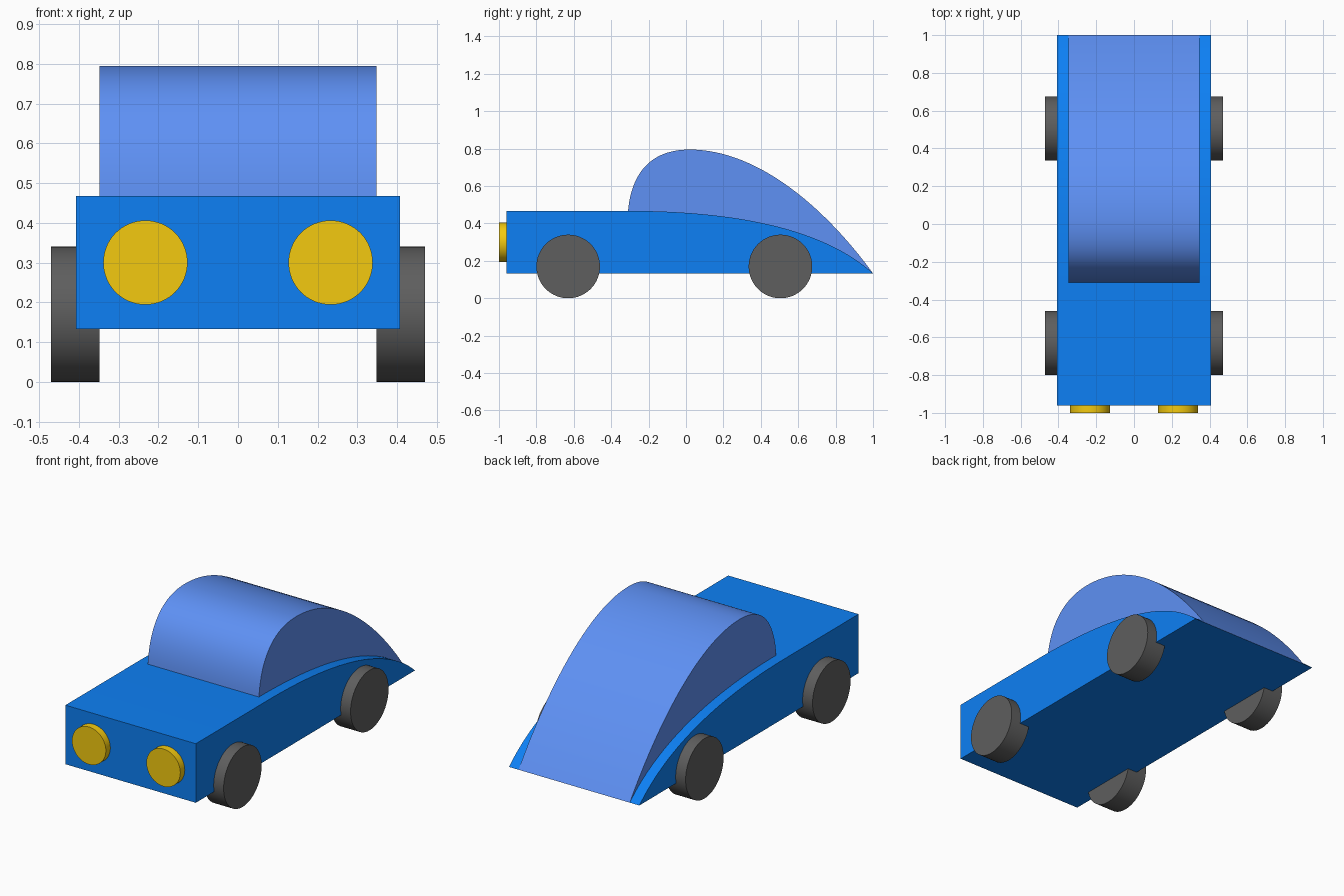
import bpy, bmesh, math
from mathutils import Vector
from mathutils.geometry import interpolate_bezier

if "Cube" in bpy.data.objects:
    bpy.data.objects.remove(bpy.data.objects["Cube"])


def material(name, rgb):
    m = bpy.data.materials.new(name)
    m.diffuse_color = (*rgb, 1)
    m.use_nodes = True
    m.node_tree.nodes["Principled BSDF"].inputs["Base Color"].default_value = m.diffuse_color
    return m


BODY = material("body_blue", (0.004, 0.216, 0.91))
CABIN = material("cabin_blue", (0.112, 0.283, 0.913))
LAMP = material("lamp_yellow", (0.90, 0.59, 0.005))
TYRE = material("tyre_dark_grey", (0.112, 0.112, 0.112))


def smooth(obj, mat):
    obj.data.materials.append(mat)
    bpy.ops.object.select_all(action='DESELECT')
    obj.select_set(True)
    bpy.context.view_layer.objects.active = obj
    bpy.ops.object.shade_smooth_by_angle(angle=math.radians(30))


def bezier(*pts, n=32):
    return [(p.x, p.y) for p in interpolate_bezier(*[Vector(p) for p in pts], n)]


def extrude_profile(name, profile, half_width, mat):
    """Extrude a closed (y, z) side profile across x."""
    bm = bmesh.new()
    face = bm.faces.new([bm.verts.new((-half_width, y, z)) for y, z in profile])
    ext = bmesh.ops.extrude_face_region(bm, geom=[face])
    verts = [v for v in ext["geom"] if isinstance(v, bmesh.types.BMVert)]
    bmesh.ops.translate(bm, verts=verts, vec=(2 * half_width, 0, 0))
    bmesh.ops.recalc_face_normals(bm, faces=bm.faces)
    mesh = bpy.data.meshes.new(name)
    bm.to_mesh(mesh)
    bm.free()
    obj = bpy.data.objects.new(name, mesh)
    bpy.context.collection.objects.link(obj)
    smooth(obj, mat)


def disc(name, radius, depth, loc, rot, mat):
    bpy.ops.mesh.primitive_cylinder_add(vertices=64, radius=radius, depth=depth,
                                        location=loc, rotation=rot)
    obj = bpy.context.object
    obj.name = name
    smooth(obj, mat)


# Body: flat bonnet, then a tail sweeping down to a sharp edge
tail = bezier((-0.31, 0.467), (0.30, 0.467), (0.75, 0.36), (1.0, 0.133))
extrude_profile("body", [(-0.96, 0.133), (-0.96, 0.467)] + tail, 0.408, BODY)

# Cabin: domed fastback whose flat underside is hidden within the body
dome = bezier((-0.31, 0.467), (-0.29, 0.68), (-0.18, 0.795), (0.02, 0.795))
back = bezier((0.02, 0.795), (0.38, 0.795), (0.74, 0.49), (1.0, 0.133))
extrude_profile("cabin", dome + back[1:], 0.348, CABIN)

# Wheels and headlights, mirrored left and right
for side, s in (("left", -1), ("right", 1)):
    for end, y in (("front", -0.63), ("rear", 0.505)):
        disc(f"{end}_{side}_wheel", 0.17, 0.122, (s * 0.409, y, 0.17),
             (0, math.pi / 2, 0), TYRE)
    disc(f"{side}_headlight", 0.106, 0.06, (s * 0.233, -0.97, 0.30),
         (math.pi / 2, 0, 0), LAMP)
